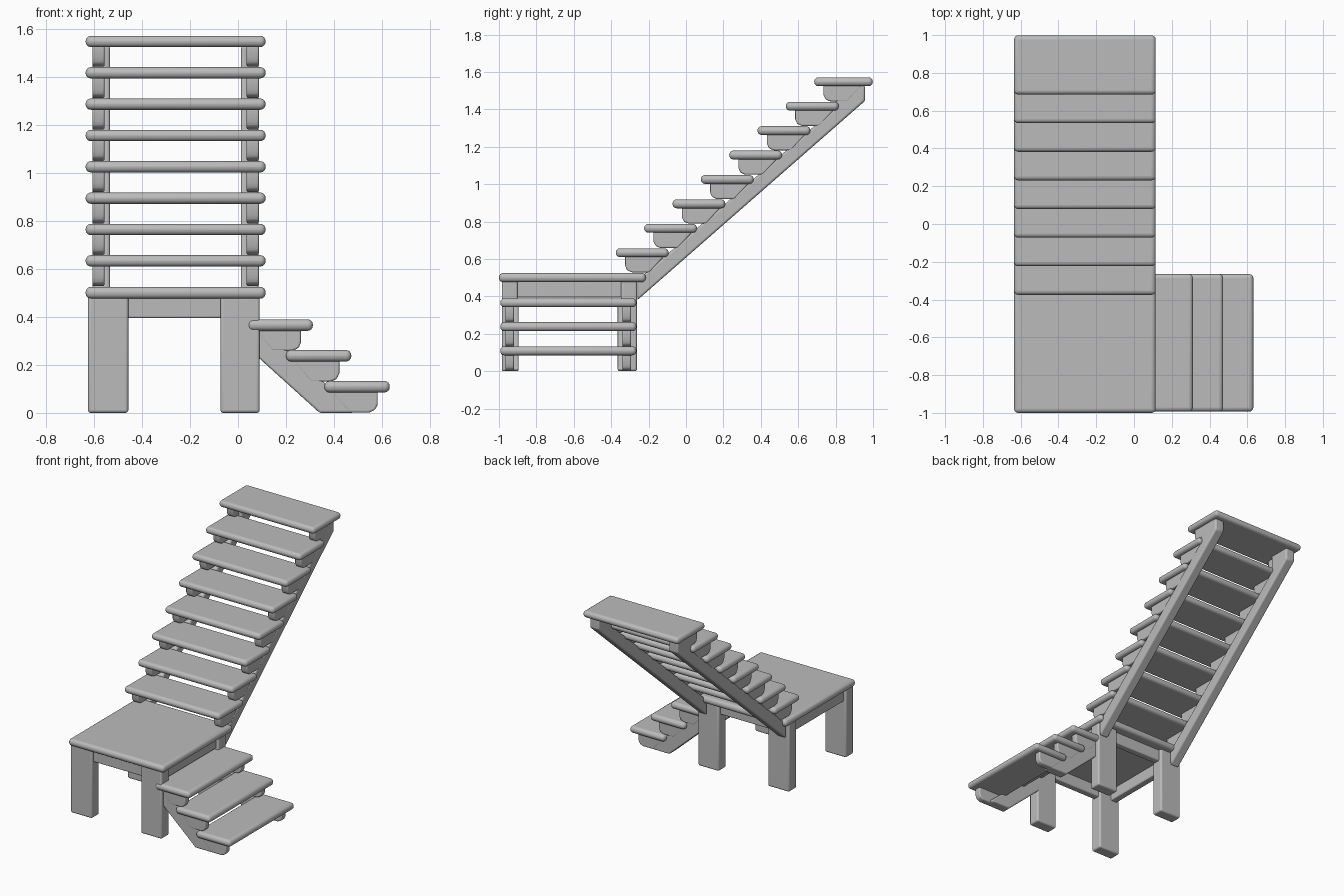
import bpy
import math

cube = bpy.data.objects.get("Cube")
if cube:
    bpy.data.objects.remove(cube, do_unlink=True)

grey = bpy.data.materials.new("plain_grey")
grey.use_nodes = True
colour = (0.5, 0.5, 0.5, 1)
grey.diffuse_color = colour
grey.node_tree.nodes["Principled BSDF"].inputs["Base Color"].default_value = colour


def prism(name, profile, start, end, axis, bevel):
    """Extrude a (run, z) profile along x or y, then round its edges."""
    def place(run, z, depth):
        return (depth, run, z) if axis == "x" else (run, depth, z)
    n = len(profile)
    verts = [place(r, z, d) for d in (start, end) for r, z in profile]
    faces = [list(range(n))[::-1], list(range(n, 2 * n))]
    faces += [[i, (i + 1) % n, n + (i + 1) % n, n + i] for i in range(n)]
    if axis == "y":
        faces = [f[::-1] for f in faces]
    mesh = bpy.data.meshes.new(name)
    mesh.from_pydata(verts, [], faces)
    mesh.materials.append(grey)
    obj = bpy.data.objects.new(name, mesh)
    bpy.context.collection.objects.link(obj)
    # Recalculated outward normals keep the rounding consistent
    import bmesh
    bm = bmesh.new()
    bm.from_mesh(mesh)
    bmesh.ops.recalc_face_normals(bm, faces=bm.faces)
    bm.to_mesh(mesh)
    bm.free()
    mod = obj.modifiers.new("rounded_edges", "BEVEL")
    mod.width = bevel
    mod.segments = 4
    mod.limit_method = "ANGLE"
    mod.angle_limit = math.radians(25)
    bpy.ops.object.select_all(action="DESELECT")
    obj.select_set(True)
    bpy.context.view_layer.objects.active = obj
    bpy.ops.object.shade_smooth_by_angle(angle=math.radians(35))
    return obj


def box(name, x, y, z, bevel):
    profile = [(y[0], z[0]), (y[1], z[0]), (y[1], z[1]), (y[0], z[1])]
    return prism(name, profile, x[0], x[1], "x", bevel)


def support(name, front, back, z, slope, start, end, axis):
    """Block under a tread; front is its nose, back reaches the stringer."""
    s = 1 if back > front else -1
    profile = [(front, z[1]), (front, z[0] + 0.035), (front + s * 0.01, z[0] + 0.012),
               (front + s * 0.035, z[0]), (back, z[0]), (back + s * slope, z[1])]
    prism(name, profile, start, end, axis, 0.008)


WIDTH = (-0.635, 0.115)
MID_X, MID_Y = -0.26, -0.63

# Landing platform with legs and aprons
box("landing", WIDTH, (-1.0, -0.215), (0.476, 0.525), 0.022)
for side, x in (("right", (-0.625, -0.457)), ("left", (-0.073, 0.09))):
    box("front_leg_" + side, x, (-0.985, -0.9), (0, 0.485), 0.012)
    box("back_leg_" + side, x, (-0.347, -0.262), (0, 0.485), 0.012)
for name, y in (("front_apron", (-0.965, -0.915)), ("back_apron", (-0.335, -0.285))):
    box(name, (-0.5, -0.03), y, (0.395, 0.485), 0.008)
for name, x in (("right_apron", (-0.605, -0.555)), ("left_apron", (0.02, 0.07))):
    box(name, x, (-0.93, -0.32), (0.395, 0.485), 0.008)

# Upper flight treads
RISE, RUN, COUNT = 0.1306, 0.1515, 8
for i in range(COUNT):
    y, top = -0.375 + i * RUN, 0.657 + i * RISE
    depth = 0.313 if i == COUNT - 1 else 0.282
    box(f"upper_tread_{i + 1}", WIDTH, (y, y + depth), (top - 0.047, top), 0.022)

# Upper flight stringers and tread supports, one set per side
stringer = [(-0.26, 0.38), (0.957, 1.445), (0.957, 1.53), (0.8, 1.53),
            (0.8, 1.41), (-0.21, 0.53), (-0.26, 0.49)]
for side, s in (("right", -1), ("left", 1)):
    outer, inner, slim = (MID_X + s * d for d in (0.346, 0.273, 0.296))
    prism("upper_stringer_" + side, stringer, inner, outer, "x", 0.012)
    for i in range(COUNT):
        y, top = -0.325 + i * RUN, 0.657 + i * RISE
        support(f"upper_support_{side}_{i + 1}", y, y + 0.13, (top - 0.129, top - 0.04),
                0.08, slim, outer + s * 0.001, "x")

# Lower flight treads
STEPS = [(0.04, 0.39), (0.2, 0.262), (0.36, 0.133)]
for i, (x, top) in enumerate(STEPS):
    box(f"lower_tread_{i + 1}", (x, x + 0.272), (-0.993, -0.265), (top - 0.048, top), 0.022)

# Lower flight stringers and tread supports, one set per end
low_stringer = [(0.08, 0.235), (0.34, 0), (0.48, 0), (0.49, 0.015), (0.08, 0.365)]
for end, s in (("front", -1), ("back", 1)):
    outer, inner, slim = (MID_Y + s * d for d in (0.335, 0.265, 0.29))
    prism("lower_stringer_" + end, low_stringer, inner, outer, "y", 0.01)
    for i, (x, top) in enumerate(STEPS):
        nose = x + 0.222
        support(f"lower_support_{end}_{i + 1}", nose, nose - 0.12, (top - 0.132, top - 0.04),
                0.08, slim, outer + s * 0.001, "y")
